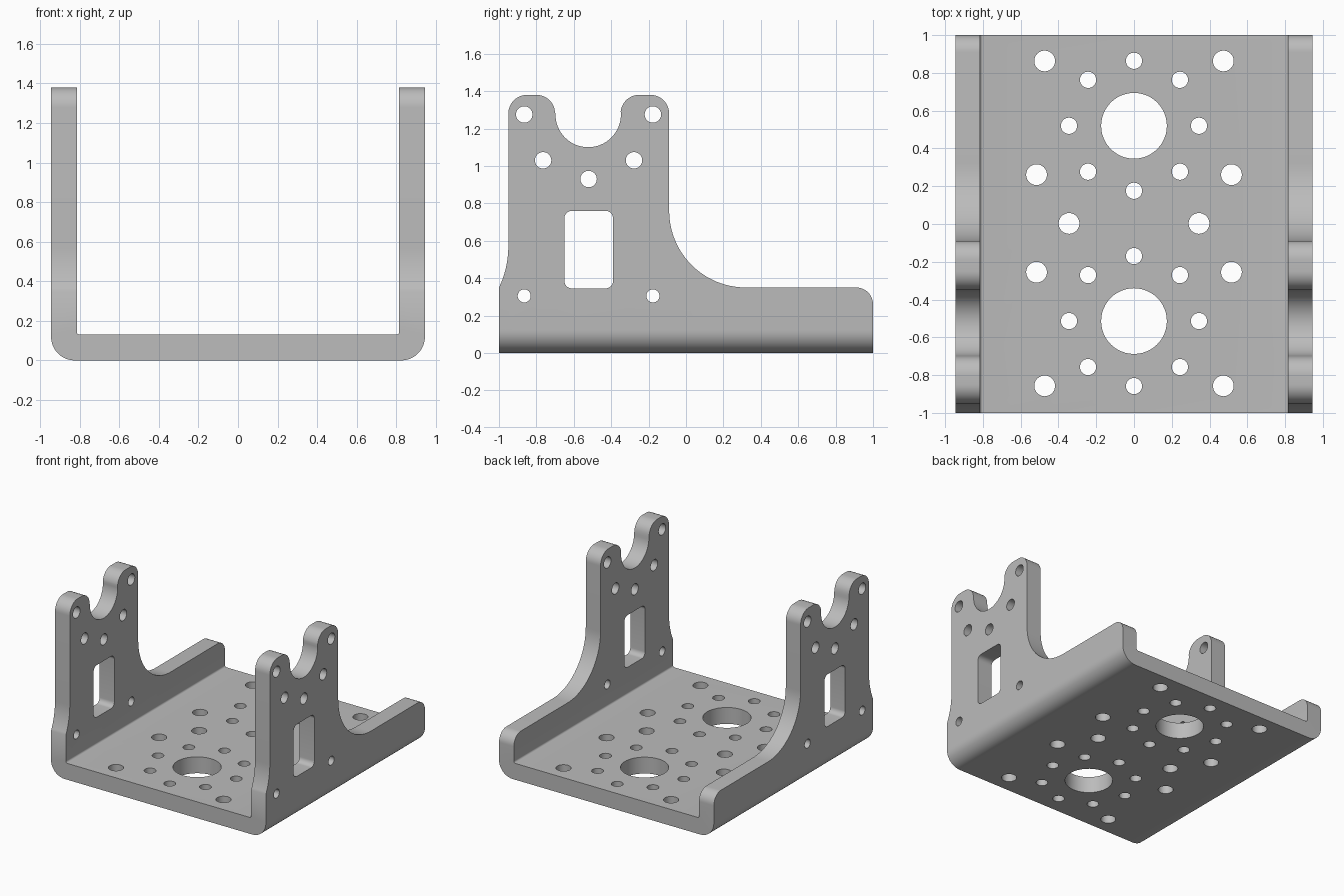
import bpy
import bmesh
from math import radians, sin, cos
from mathutils import Matrix

cube = bpy.data.objects.get("Cube")
if cube:
    bpy.data.objects.remove(cube, do_unlink=True)

metal = bpy.data.materials.new("grey metal")
metal.use_nodes = True
grey = (0.5, 0.5, 0.5, 1.0)
metal.diffuse_color = grey
metal.node_tree.nodes["Principled BSDF"].inputs["Base Color"].default_value = grey


def arc(cx, cy, r, start, end, steps=12):
    """Points along a circular arc, angles in degrees."""
    angles = [radians(start + (end - start) * i / steps) for i in range(steps + 1)]
    return [(cx + r * cos(a), cy + r * sin(a)) for a in angles]


def add_prism(bm, outline, axis, lo, hi):
    """Extrude a closed 2D outline along one axis."""
    place = {"x": lambda p: (lo, p[0], p[1]),
             "y": lambda p: (p[0], lo, p[1]),
             "z": lambda p: (p[0], p[1], lo)}[axis]
    face = bm.faces.new([bm.verts.new(place(p)) for p in outline])
    top = bmesh.ops.extrude_face_region(bm, geom=[face])["geom"]
    step = [hi - lo if a == axis else 0 for a in "xyz"]
    bmesh.ops.translate(bm, vec=step, verts=[v for v in top if isinstance(v, bmesh.types.BMVert)])


def add_drill(bm, axis, a, b, r, reach):
    """Round hole cutter centred on zero along its axis."""
    turn = Matrix.Rotation(radians(90), 4, "Y") if axis == "x" else Matrix()
    spot = (0, a, b) if axis == "x" else (a, b, 0)
    bmesh.ops.create_cone(bm, cap_ends=True, segments=48 if r > 0.1 else 32, radius1=r, radius2=r,
                          depth=reach, matrix=Matrix.Translation(spot) @ turn)


def finish(bm, name):
    bmesh.ops.recalc_face_normals(bm, faces=bm.faces)
    mesh = bpy.data.meshes.new(name)
    bm.to_mesh(mesh)
    bm.free()
    mesh.materials.append(metal)
    obj = bpy.data.objects.new(name, mesh)
    bpy.context.collection.objects.link(obj)
    return obj


# Folded channel: U section with rounded outer and inner bends
W, T, H = 0.945, 0.13, 1.6
inner = W - T
half = [(inner, H), (W, H)]
half = arc(inner - 0.015, T + 0.015, 0.015, -90, 0, 5) + half + arc(W - 0.12, 0.12, 0.12, 0, -90)
section = half + [(-x, z) for x, z in reversed(half)]
bm = bmesh.new()
add_prism(bm, section, "y", -1.2, 1.2)
bracket = finish(bm, "mounting_bracket")

# Side outline of the walls: low rail, sweep, two ears with a round notch
side = [(-1, -0.1), (1, -0.1)]
side += arc(0.91, 0.26, 0.09, 0, 90)
side += arc(0.32, 0.76, 0.41, 270, 180, 24)
side += arc(-0.19, 1.28, 0.1, 0, 90)
side += arc(-0.25, 1.28, 0.1, 90, 180)[:-1]
side += arc(-0.523, 1.275, 0.175, 0, -180, 32)
side += arc(-0.80, 1.28, 0.1, 0, 90)[1:]
side += arc(-0.85, 1.28, 0.1, 90, 180)
side += arc(-1.46, 0.57, 0.51, 0, -25.5)
bm = bmesh.new()
add_prism(bm, side, "x", -1.2, 1.2)
outline = finish(bm, "side_outline_cutter")

# Wall openings: rounded window and screw holes through both walls
bm = bmesh.new()
window = []
for y, z, start in ((-0.43, 0.72, 0), (-0.61, 0.72, 90), (-0.61, 0.385, 180), (-0.43, 0.385, 270)):
    window += arc(y, z, 0.04, start, start + 90, 8)
add_prism(bm, window, "x", -1.2, 1.2)
middle = -0.521
for offset, z, r in ((0.344, 1.275, 0.044), (0.243, 1.03, 0.044), (0.344, 0.305, 0.035)):
    for s in (-1, 1):
        add_drill(bm, "x", middle + s * offset, z, r, 2.4)
add_drill(bm, "x", middle, 0.93, 0.044, 2.4)
wall_holes = finish(bm, "wall_hole_cutter")

# Floor openings: two bores with bolt circles, plus outer mounting holes
bm = bmesh.new()
for s in (-1, 1):
    bore = 0.003 + s * 0.517
    add_drill(bm, "z", 0, bore, 0.174, 0.8)
    for i in range(8):
        a = radians(45 * i)
        add_drill(bm, "z", 0.344 * cos(a), bore + 0.344 * sin(a), 0.043, 0.8)
    for x, y in ((0.473, 0.86), (0.516, 0.258)):
        for side_sign in (-1, 1):
            add_drill(bm, "z", side_sign * x, 0.003 + s * y, 0.055, 0.8)
    add_drill(bm, "z", s * 0.344, 0.003, 0.055, 0.8)
floor_holes = finish(bm, "floor_hole_cutter")

# Cut the channel, then bake the result and drop the cutters
cutters = ((outline, "INTERSECT"), (wall_holes, "DIFFERENCE"), (floor_holes, "DIFFERENCE"))
for cutter, operation in cutters:
    cutter.hide_render = True
    mod = bracket.modifiers.new(cutter.name, "BOOLEAN")
    mod.object, mod.operation, mod.solver = cutter, operation, "EXACT"
graph = bpy.context.evaluated_depsgraph_get()
baked = bpy.data.meshes.new_from_object(bracket.evaluated_get(graph))
bracket.modifiers.clear()
bracket.data = baked
for cutter, operation in cutters:
    bpy.data.objects.remove(cutter, do_unlink=True)

bpy.ops.object.select_all(action="DESELECT")
bracket.select_set(True)
bpy.context.view_layer.objects.active = bracket
bpy.ops.object.shade_smooth_by_angle(angle=radians(30))
